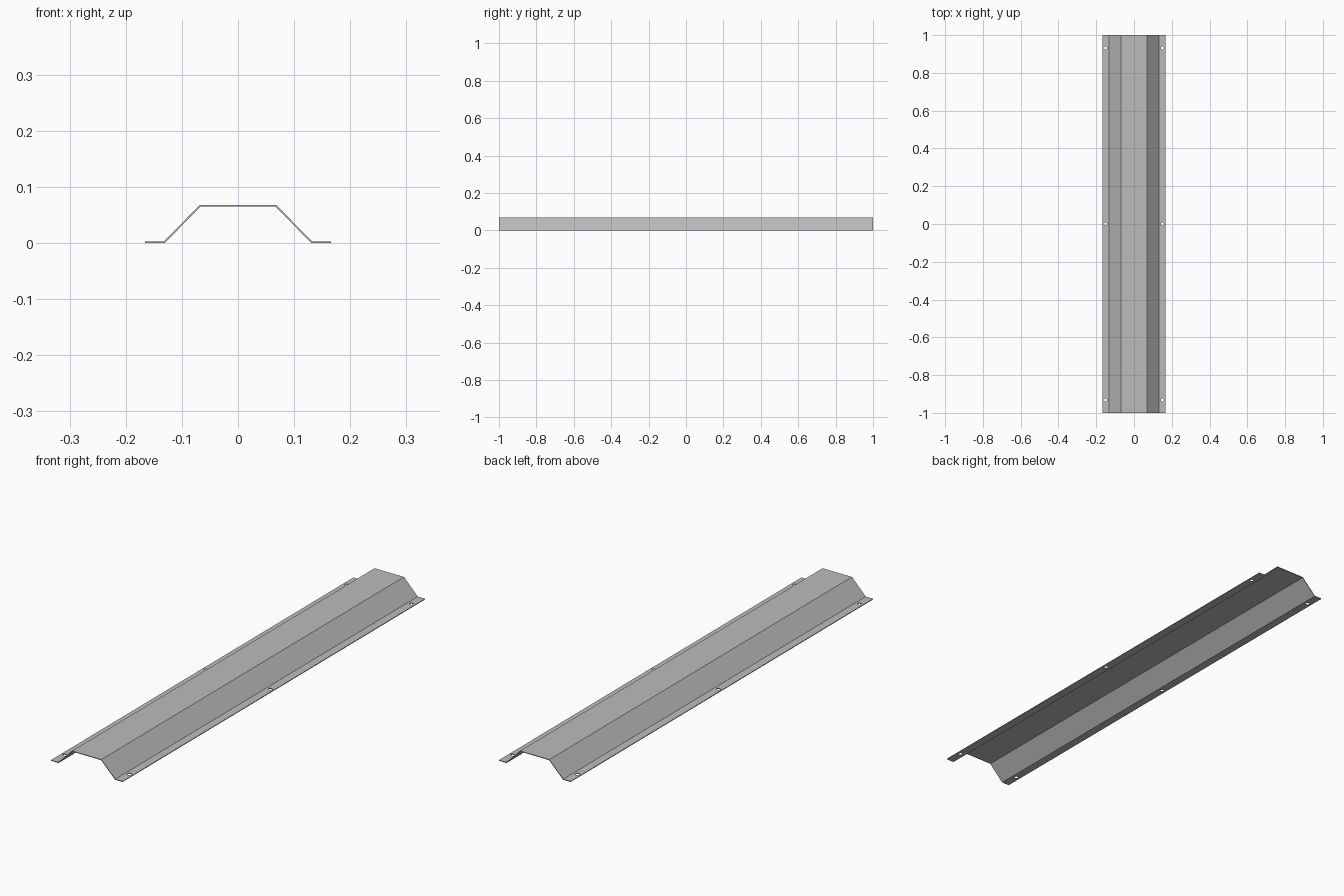
import bpy, bmesh, math

cube = bpy.data.objects.get("Cube")
if cube:
    bpy.data.objects.remove(cube, do_unlink=True)

LENGTH, THICK, HEIGHT = 2.0, 0.003, 0.068
EDGE, FOOT, CROWN = 0.166, 0.132, 0.068
HOLE_X, HOLE_Y, HOLE_R = 0.15, 0.932, 0.008

metal = bpy.data.materials.new("grey sheet metal")
metal.use_nodes = True
grey = (0.5, 0.5, 0.5, 1)
metal.diffuse_color = grey
metal.node_tree.nodes["Principled BSDF"].inputs["Base Color"].default_value = grey


def make_object(name, bm):
    bmesh.ops.recalc_face_normals(bm, faces=bm.faces)
    mesh = bpy.data.meshes.new(name)
    bm.to_mesh(mesh)
    bm.free()
    mesh.materials.append(metal)
    obj = bpy.data.objects.new(name, mesh)
    bpy.context.collection.objects.link(obj)
    return obj


# Folded sheet: half profile, mirrored, then extruded along the length
shift = THICK * math.tan(math.radians(22.5))
upper = [(EDGE, THICK), (FOOT, THICK), (CROWN, HEIGHT)]
lower = [(EDGE, 0), (FOOT - shift, 0), (CROWN - shift, HEIGHT - THICK)]


def mirrored(half):
    return half + [(-x, z) for x, z in reversed(half)]


bm = bmesh.new()
top, bottom = mirrored(upper), mirrored(lower)
rows = [[[bm.verts.new((x, y, z)) for x, z in line] for line in (top, bottom)]
        for y in (-LENGTH / 2, LENGTH / 2)]
(front_top, front_low), (back_top, back_low) = rows
for a, b in ((front_top, front_low), (back_top, back_low),
             (front_top, back_top), (front_low, back_low)):
    for i in range(len(top) - 1):
        bm.faces.new((a[i], a[i + 1], b[i + 1], b[i]))
for i in (0, -1):
    bm.faces.new((front_top[i], back_top[i], back_low[i], front_low[i]))
channel = make_object("folded_channel", bm)

# Screw holes through both flanges
bm = bmesh.new()
for x in (-HOLE_X, HOLE_X):
    for y in (-HOLE_Y, 0, HOLE_Y):
        made = bmesh.ops.create_cone(bm, cap_ends=True, segments=24, radius1=HOLE_R,
                                     radius2=HOLE_R, depth=THICK * 6)
        bmesh.ops.translate(bm, verts=made["verts"], vec=(x, y, 0))
cutter = make_object("hole_cutter", bm)
cutter.hide_render = True

cut = channel.modifiers.new("screw holes", 'BOOLEAN')
cut.object = cutter
cut.operation = 'DIFFERENCE'
cut.solver = 'EXACT'
bpy.context.view_layer.objects.active = channel
bpy.ops.object.modifier_apply(modifier=cut.name)
bpy.data.objects.remove(cutter, do_unlink=True)
